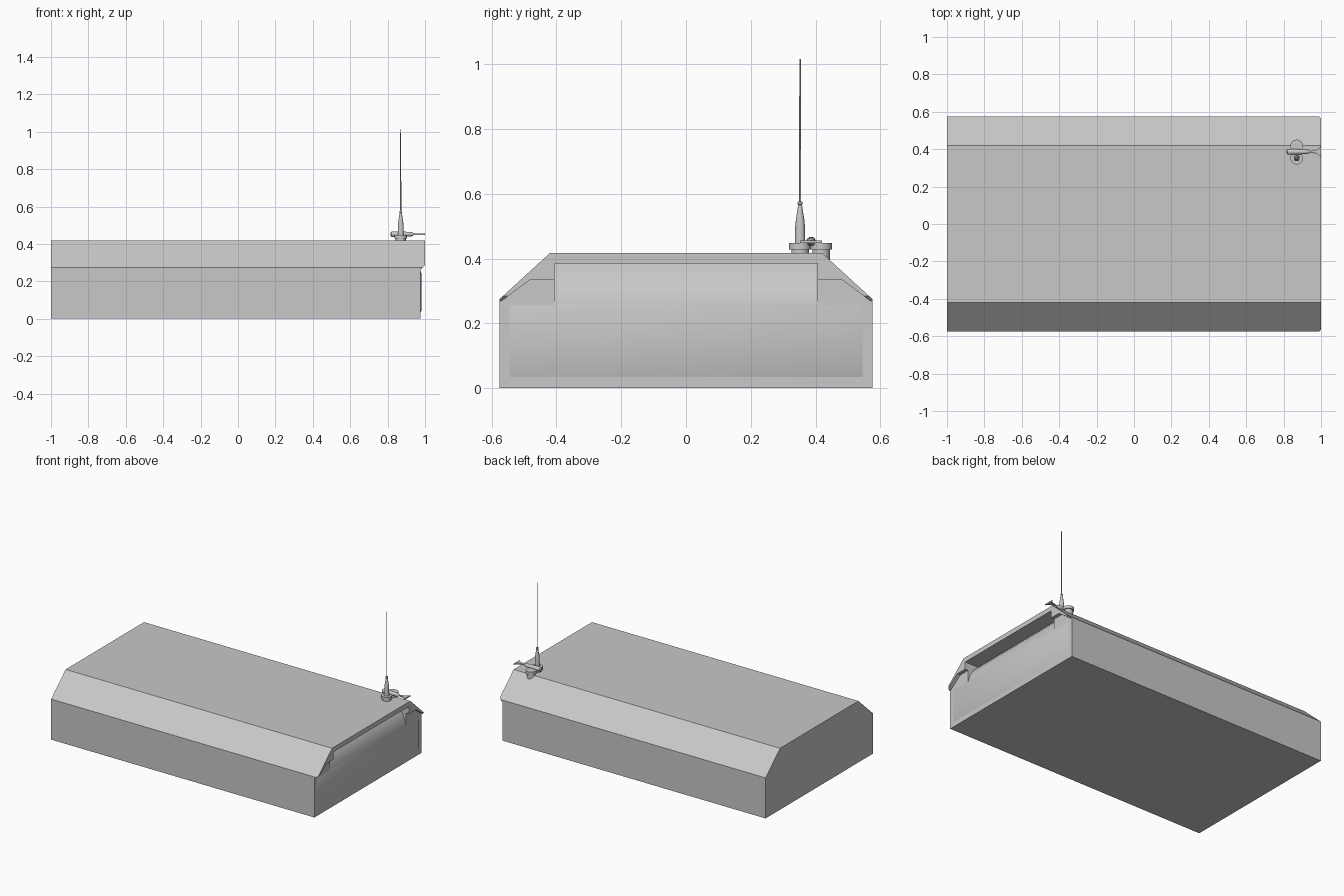
import bpy, bmesh, math
from mathutils import Matrix, Vector

if "Cube" in bpy.data.objects:
    bpy.data.objects.remove(bpy.data.objects["Cube"])

grey = bpy.data.materials.new("light grey")
grey.diffuse_color = (0.58, 0.58, 0.58, 1)
grey.use_nodes = True
grey.node_tree.nodes["Principled BSDF"].inputs["Base Color"].default_value = grey.diffuse_color


def finish(bm, name):
    bmesh.ops.recalc_face_normals(bm, faces=bm.faces)
    me = bpy.data.meshes.new(name)
    bm.to_mesh(me)
    bm.free()
    ob = bpy.data.objects.new(name, me)
    bpy.context.collection.objects.link(ob)
    me.materials.append(grey)
    return ob


def smooth(ob, angle=35):
    bpy.ops.object.select_all(action='DESELECT')
    ob.select_set(True)
    bpy.context.view_layer.objects.active = ob
    bpy.ops.object.shade_smooth_by_angle(angle=math.radians(angle))


def prism(name, pts, vec):
    """Extrude a closed polygon along vec."""
    bm = bmesh.new()
    f = bm.faces.new([bm.verts.new(p) for p in pts])
    r = bmesh.ops.extrude_face_region(bm, geom=[f])
    bmesh.ops.translate(bm, vec=vec, verts=[v for v in r['geom'] if isinstance(v, bmesh.types.BMVert)])
    return finish(bm, name)


def lathe(name, profile, origin, along_x=False, n=24):
    """Turn (radius, height) points round z, or round x."""
    bm = bmesh.new()
    rings = []
    for r, h in profile:
        rings.append([bm.verts.new((r * math.cos(2 * math.pi * i / n),
                                    r * math.sin(2 * math.pi * i / n), h)) for i in range(n)])
    for a, b in zip(rings, rings[1:]):
        for i in range(n):
            bm.faces.new((a[i], a[(i + 1) % n], b[(i + 1) % n], b[i]))
    bm.faces.new(rings[0])
    bm.faces.new(rings[-1])
    m = Matrix.Translation(origin)
    if along_x:
        m = m @ Matrix.Rotation(math.pi / 2, 4, 'Y')
    bmesh.ops.transform(bm, matrix=m, verts=bm.verts)
    ob = finish(bm, name)
    smooth(ob)
    return ob


def cut(ob, cutter):
    mod = ob.modifiers.new("cut", 'BOOLEAN')
    mod.operation, mod.solver, mod.object = 'DIFFERENCE', 'EXACT', cutter
    cutter.hide_render = True
    bpy.context.view_layer.objects.active = ob
    bpy.ops.object.modifier_apply(modifier=mod.name)
    bpy.data.objects.remove(cutter)


def mirrored(half):
    return half + [(-y, z) for y, z in reversed(half)]


# Body with sloped roof edges
shell = mirrored([(0.575, 0), (0.575, 0.275), (0.42, 0.417)])
body = prism("cab_body", [(-1, y, z) for y, z in shell], (2, 0, 0))

# Space under the roof lip at the right-hand end
under = mirrored([(0.7, -0.1), (0.7, 0.265), (0.575, 0.265), (0.48, 0.335), (0.405, 0.335), (0.405, 0.385)])
cut(body, prism("lip_cutter", [(0.976, y, z) for y, z in under], (0.1, 0, 0)))

# Windscreen that leans back beneath the roof
lean = [(0.977, 0.22), (0.974, 0.26), (0.963, 0.30), (0.946, 0.335), (0.92, 0.365), (0.90, 0.385)]
screen = [(1.1, 0.22)] + lean + [(1.1, 0.385)]
cut(body, prism("screen_cutter", [(x, -0.405, z) for x, z in screen], (0, 0.81, 0)))

# Chamfered lower tips of the lip
tip = [(0.985, 0.255), (0.985, 0.270), (1.005, 0.290), (1.02, 0.255)]
cut(body, prism("tip_cutter", [(x, -0.7, z) for x, z in tip], (0, 1.4, 0)))
smooth(body, 25)

# Slightly raised, soft-edged end panel
bm = bmesh.new()
inner = [(y * 0.53, z) for y, z in ((-1, 0.045), (1, 0.045), (1, 0.24), (-1, 0.24))]
outer = [(y * 0.55, z) for y, z in ((-1, 0.03), (1, 0.03), (1, 0.26), (-1, 0.26))]
vi = [bm.verts.new((0.982, y, z)) for y, z in inner]
vo = [bm.verts.new((0.974, y, z)) for y, z in outer]
bm.faces.new(vi)
bm.faces.new(vo)
for i in range(4):
    j = (i + 1) % 4
    bm.faces.new((vo[i], vo[j], vi[j], vi[i]))
smooth(finish(bm, "end_panel"), 40)

# Round mounts on the roof
for name, y, low in (("antenna_mount", 0.352, 0.41), ("horn_mount", 0.417, 0.385)):
    lathe(name, [(0.027, low), (0.027, 0.428), (0.034, 0.428), (0.034, 0.448)], (0.87, y, 0))

# Whip antenna
lathe("antenna", [(0.016, 0.44), (0.015, 0.50), (0.013, 0.52), (0.006, 0.565), (0.008, 0.568),
                  (0.007, 0.575), (0.003, 0.576), (0.0025, 1.015)], (0.87, 0.352, 0), n=16)

# Horn body and flat flared mouth
lathe("horn", [(0.008, 0.815), (0.014, 0.822), (0.015, 0.85), (0.013, 0.90), (0.011, 0.93),
               (0.005, 0.94), (0.005, 0.975)], (0, 0.386, 0.452), along_x=True, n=16)
flare = [(0.95, 0.006), (0.975, 0.009), (0.99, 0.018), (1.0, 0.034)]
mouth = flare + [(x, -w) for x, w in reversed(flare)]
prism("horn_mouth", [(x, 0.386 + w, 0.448) for x, w in mouth], (0, 0, 0.008))
